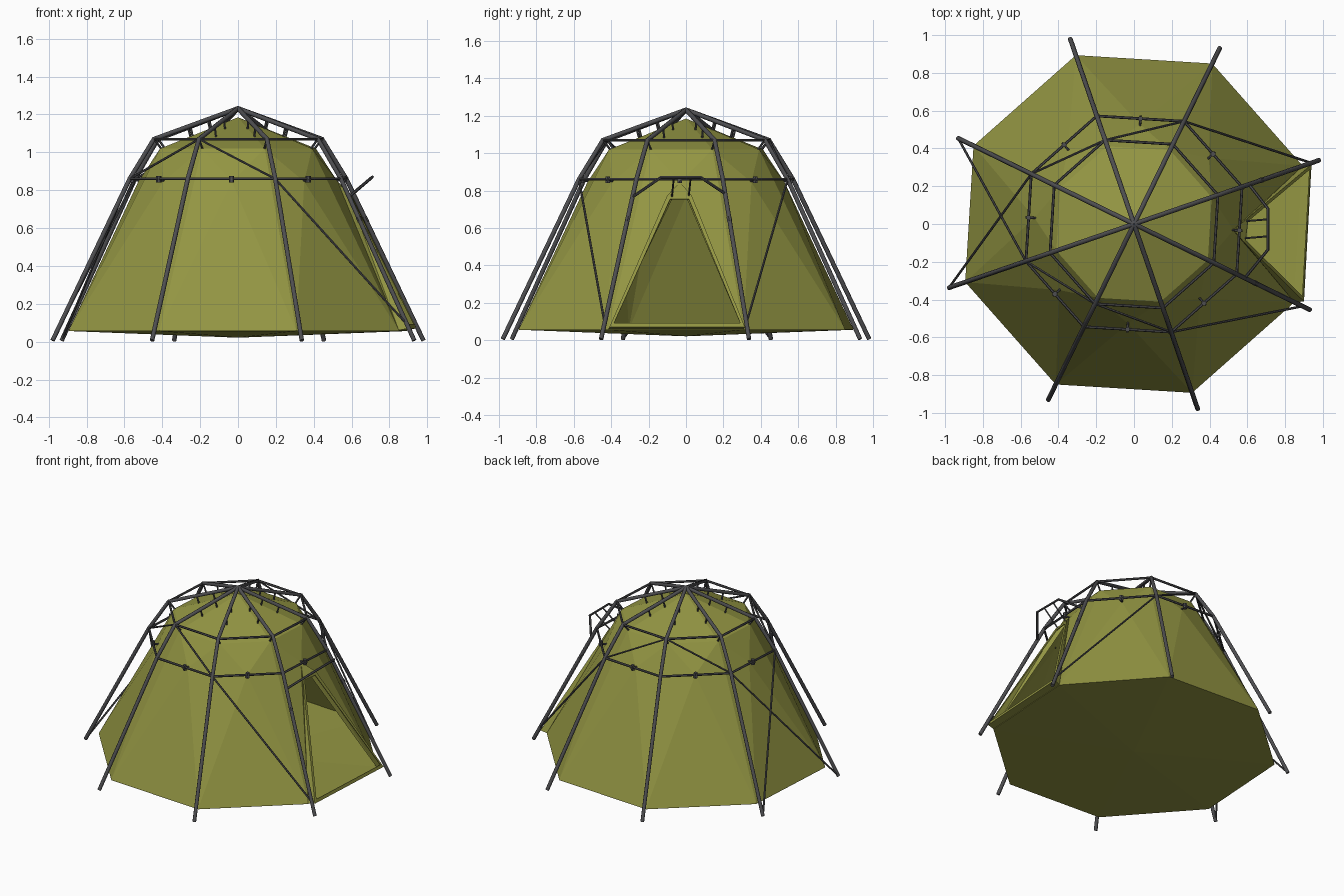
import bpy, bmesh
from math import radians, cos, sin
from mathutils import Vector

if "Cube" in bpy.data.objects:
    bpy.data.objects.remove(bpy.data.objects["Cube"])

A0, STEP = 19, 45          # first pole angle, spacing


def mat(name, col):
    m = bpy.data.materials.new(name)
    m.diffuse_color = (*col, 1)
    m.use_nodes = True
    m.node_tree.nodes["Principled BSDF"].inputs["Base Color"].default_value = m.diffuse_color
    return m


FABRIC = mat("olive_fabric", (0.29, 0.30, 0.055))
METAL = mat("dark_tube", (0.075, 0.075, 0.08))


def pt(a, r, z):
    return Vector((r * cos(radians(a)), r * sin(radians(a)), z))


def tubes(name, paths, radius, res=1, cyclic=False):
    """One mesh object made of round tubes along several point paths."""
    cu = bpy.data.curves.new(name, 'CURVE')
    cu.dimensions = '3D'
    cu.bevel_depth = radius
    cu.bevel_resolution = res
    cu.use_fill_caps = True
    for path in paths:
        s = cu.splines.new('POLY')
        s.points.add(len(path) - 1)
        for p, co in zip(s.points, path):
            p.co = (*co, 1)
        s.use_cyclic_u = cyclic
    cu.materials.append(METAL)
    ob = bpy.data.objects.new(name, cu)
    bpy.context.collection.objects.link(ob)
    bpy.ops.object.select_all(action='DESELECT')
    ob.select_set(True)
    bpy.context.view_layer.objects.active = ob
    bpy.ops.object.convert(target='MESH')
    bpy.ops.object.shade_smooth_by_angle(angle=radians(50))
    return bpy.context.object


def fabric(name, polys, thick=0.006):
    """Flat-faced cloth shell from polygons given as point lists."""
    bm = bmesh.new()
    for poly in polys:
        bm.faces.new([bm.verts.new(p) for p in poly])
    bmesh.ops.remove_doubles(bm, verts=bm.verts, dist=0.0005)
    bmesh.ops.recalc_face_normals(bm, faces=bm.faces)
    me = bpy.data.meshes.new(name)
    bm.to_mesh(me)
    bm.free()
    me.materials.append(FABRIC)
    ob = bpy.data.objects.new(name, me)
    bpy.context.collection.objects.link(ob)
    so = ob.modifiers.new("thickness", 'SOLIDIFY')
    so.thickness = thick
    so.offset = -1
    return ob


angles = [A0 + STEP * i for i in range(8)]
mids = [a + STEP / 2 for a in angles]
base = [pt(a, 0.945, 0.06) for a in angles]
eave = [pt(a, 0.435, 1.02) for a in angles]
pull = [pt(m, 0.528, 0.845) for m in mids]
knee = {a % 360: pt(a, 0.47, 1.07) for a in angles}
hip = {a % 360: pt(a, 0.605, 0.86) for a in angles}
foot = {a % 360: pt(a, 1.036, 0.006) for a in angles}
apex = Vector((0, 0, 1.232))

# Canopy: seven pulled-out wall panels, the door panel, and the roof
polys = []
for i in range(8):
    j = (i + 1) % 8
    polys.append([eave[i], eave[j], Vector((0, 0, 1.185))])
    if i < 7:
        a, b, c, d, m = base[i], base[j], eave[j], eave[i], pull[i]
        polys += [[a, b, m], [b, c, m], [c, d, m], [d, a, m]]

# Door panel: open trapezoid standing slightly proud of the wall
outer = [Vector(p) for p in ((0.90, -0.41, 0.07), (0.94, 0.315, 0.07),
                             (0.60, 0.03, 0.775), (0.585, -0.10, 0.775))]
inner = [Vector(p) for p in ((0.895, -0.385, 0.092), (0.933, 0.29, 0.092),
                             (0.605, 0.015, 0.755), (0.592, -0.085, 0.755))]
B, A, TB, TA, C = base[7], base[0], eave[7], eave[0], pull[7]
polys += [[B, outer[0], outer[3]], [B, outer[3], C], [B, C, TB],
          [A, outer[2], outer[1]], [A, C, outer[2]], [A, TA, C],
          [TB, C, TA], [C, outer[3], outer[2]], [B, A, outer[1], outer[0]]]
for i in range(4):
    j = (i + 1) % 4
    polys.append([outer[i], outer[j], inner[j], inner[i]])
fabric("canopy", polys)

# Floor: very shallow cone
fabric("floor", [[base[i], base[(i + 1) % 8], Vector((0, 0, 0.025))]
                 for i in range(8)], 0.004)

# Main poles and their rings
tubes("poles", [[apex, knee[a], hip[a], foot[a]] for a in knee], 0.0125, 2)
tubes("upper_ring", [list(knee.values())], 0.008, 1, True)
tubes("lower_ring", [list(hip.values())], 0.008, 1, True)

# Bracing lines, mirrored about the door axis
chain = lambda f: [foot[f(154)], hip[f(199)], knee[f(244)],
                   hip[f(289)], foot[f(334)].lerp(hip[f(334)], 0.1)]
tubes("braces", [chain(lambda a: a), chain(lambda a: (353 - a) % 360)], 0.0065)

# Awning bar over the door and its two hangers
bar = [foot[334].lerp(hip[334], 0.89), Vector((0.71, -0.135, 0.87)),
       Vector((0.71, 0.08, 0.87)), foot[19].lerp(hip[19], 0.91)]
tubes("awning_bar", [bar], 0.008)
tubes("awning_hangers", [[(0.71, y, 0.87), (0.59, y - 0.01, 0.77)]
                         for y in (-0.065, 0.025)], 0.005)

# Toggles joining the canopy to the frame
toggles, beads = [], []
for m in mids:
    toggles.append([pt(m, 0.575, 0.856), pt(m, 0.515, 0.85)])
    beads.append([pt(m, 0.559, 0.84), pt(m, 0.559, 0.876)])
for a in angles:
    toggles.append([pt(a, 0.465, 1.065), pt(a, 0.425, 1.015)])
    for r in (0.17, 0.28):
        z = 1.232 - 0.345 * r
        toggles.append([pt(a, r, z), pt(a, r - 0.015, z - 0.055)])
tubes("toggles", toggles, 0.006)
for a in (19, 334):
    p = foot[a].lerp(hip[a], 0.75)
    d = (hip[a] - foot[a]).normalized() * 0.014
    beads.append([p - d, p + d])
tubes("clips", beads, 0.014)
